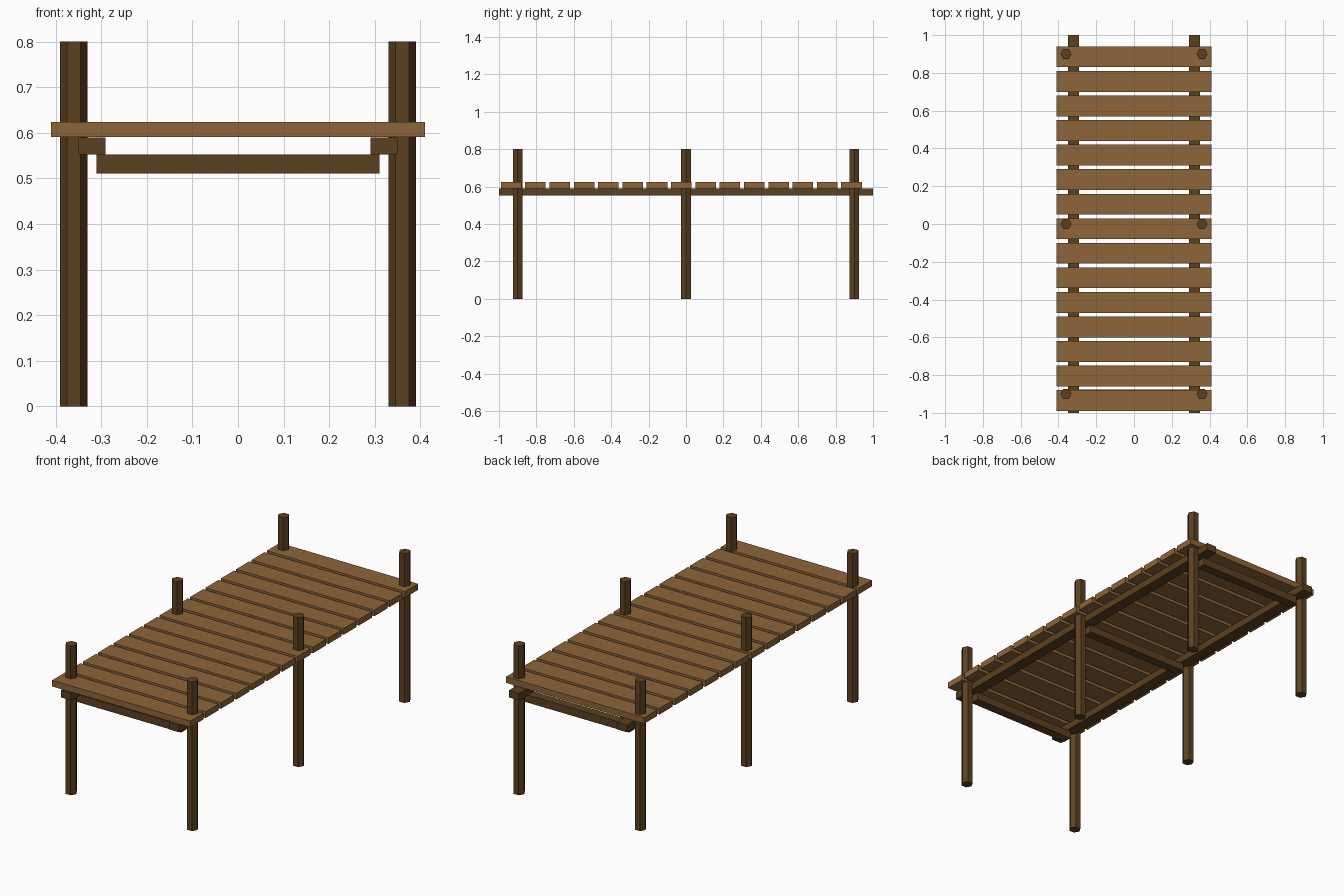
import bpy
import math

if "Cube" in bpy.data.objects:
    bpy.data.objects.remove(bpy.data.objects["Cube"])


def material(name, colour):
    m = bpy.data.materials.new(name)
    m.diffuse_color = (*colour, 1.0)
    m.use_nodes = True
    m.node_tree.nodes["Principled BSDF"].inputs["Base Color"].default_value = m.diffuse_color
    return m


plank_wood = material("plank_wood", (0.265, 0.130, 0.041))
dark_wood = material("dark_wood", (0.104, 0.052, 0.015))


def box(name, lo, hi, mat):
    centre = [(a + b) / 2 for a, b in zip(lo, hi)]
    bpy.ops.mesh.primitive_cube_add(size=1, location=centre)
    ob = bpy.context.object
    ob.name = name
    ob.scale = [b - a for a, b in zip(lo, hi)]
    bpy.ops.object.transform_apply(location=False, rotation=False, scale=True)
    ob.data.materials.append(mat)
    return ob


def post(name, x, y):
    # Hexagonal post with corners pointing along x
    bpy.ops.mesh.primitive_cylinder_add(vertices=6, radius=0.03, depth=0.8,
                                        location=(x, y, 0.4))
    ob = bpy.context.object
    ob.name = name
    ob.rotation_euler.z = math.radians(30)
    bpy.ops.object.transform_apply(location=False, rotation=True, scale=False)
    ob.data.materials.append(dark_wood)


# Deck planks
for i in range(15):
    y = -0.935 + 0.13 * i
    box(f"plank_{i + 1}", (-0.41, y - 0.055, 0.591), (0.41, y + 0.055, 0.624), plank_wood)

# Long side beams under the planks
for side, x in (("left", -0.32), ("right", 0.32)):
    box(f"{side}_beam", (x - 0.03, -1, 0.552), (x + 0.03, 1, 0.59), dark_wood)

# Posts in pairs, each pair joined by a cross beam
for row, y in (("front", -0.9), ("middle", 0.0), ("back", 0.9)):
    post(f"{row}_left_post", -0.36, y)
    post(f"{row}_right_post", 0.36, y)
    box(f"{row}_cross_beam", (-0.31, y - 0.025, 0.511), (0.31, y + 0.025, 0.552), dark_wood)
